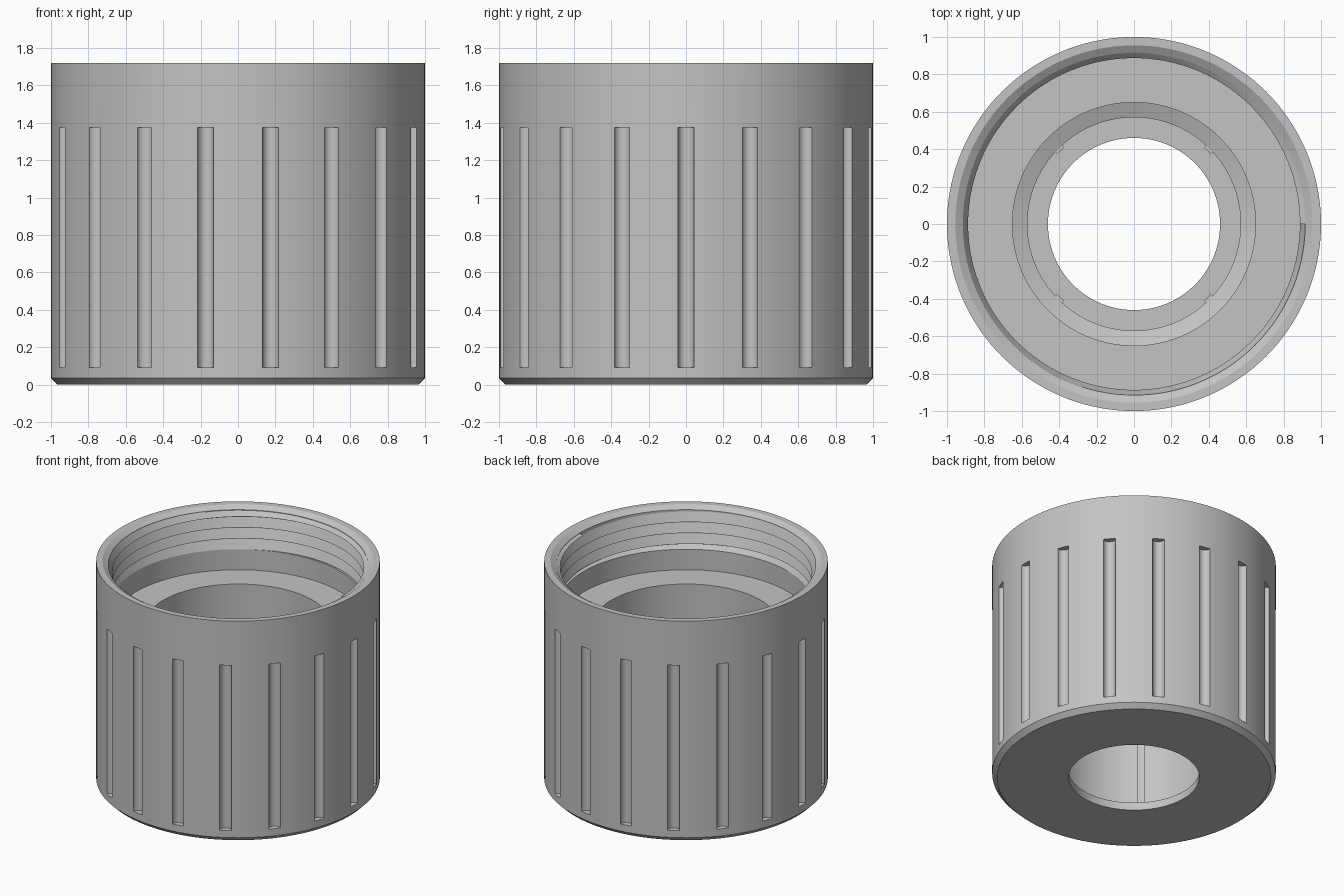
import bpy, bmesh
from math import sin, cos, pi, radians
from mathutils import Matrix, Vector

SIDES = 144
TOP = 1.72
PITCH = 0.085

if "Cube" in bpy.data.objects:
    bpy.data.objects.remove(bpy.data.objects["Cube"])

grey = bpy.data.materials.new("plain grey")
grey.use_nodes = True
colour = (0.55, 0.55, 0.55, 1)
grey.diffuse_color = colour
grey.node_tree.nodes["Principled BSDF"].inputs["Base Color"].default_value = colour


def make_object(name, bm):
    mesh = bpy.data.meshes.new(name)
    bmesh.ops.recalc_face_normals(bm, faces=bm.faces)
    bm.to_mesh(mesh)
    bm.free()
    mesh.materials.append(grey)
    obj = bpy.data.objects.new(name, mesh)
    bpy.context.collection.objects.link(obj)
    return obj


def skin(bm, rings, closed):
    """Join successive cross-sections with quads."""
    rows = [[bm.verts.new(p) for p in ring] for ring in rings]
    pairs = list(zip(rows, rows[1:])) + ([(rows[-1], rows[0])] if closed else [])
    for a, b in pairs:
        count = len(a)
        for i in range(count if closed else count - 1):
            j = (i + 1) % count
            bm.faces.new((a[i], a[j], b[j], b[i]))


def polar(r, angle, z):
    return Vector((r * cos(angle), r * sin(angle), z))


def smooth(obj):
    bpy.ops.object.select_all(action='DESELECT')
    obj.select_set(True)
    bpy.context.view_layer.objects.active = obj
    bpy.ops.object.shade_smooth_by_angle(angle=radians(20))


# Body: closed wall section turned around z
profile = [
    (0.46, 0), (0.965, 0), (1, 0.035), (1, TOP),         # outside
    (0.955, TOP), (0.915, TOP - 0.025),                  # rim chamfer
    (0.915, 1.4), (0.888, 1.4), (0.888, 1.24),           # threaded socket
    (0.65, 1.24), (0.65, 0.86), (0.57, 0.83),            # stepped bore
    (0.57, 0.06), (0.46, 0.06),                          # bottom lip
]
bm = bmesh.new()
skin(bm, [[polar(r, 2 * pi * k / SIDES, z) for r, z in profile]
          for k in range(SIDES)], True)
body = make_object("cap_body", bm)

# Grip grooves: eighteen round-bottomed slots cut from the outside
bm = bmesh.new()
for k in range(18):
    bmesh.ops.create_cone(
        bm, cap_ends=True, segments=24, radius1=0.043, radius2=0.043, depth=1.285,
        matrix=Matrix.Translation(polar(1, k * pi / 9, 0.7325)))
cutter = make_object("groove_cutter", bm)
cutter.hide_render = True
cut = body.modifiers.new("grooves", 'BOOLEAN')
cut.operation = 'DIFFERENCE'
cut.solver = 'EXACT'
cut.object = cutter
bpy.context.view_layer.objects.active = body
bpy.ops.object.modifier_apply(modifier=cut.name)
bpy.data.objects.remove(cutter)
smooth(body)

# Screw thread: sloped tooth swept down a helix, clipped to the socket
low, high = 1.4, TOP - 0.028
tooth = [(0.916, 0), (0.887, -0.85 * PITCH), (0.916, -PITCH)]
bm = bmesh.new()
rings = []
for k in range(5 * SIDES):
    angle = 2 * pi * k / SIDES
    drop = PITCH * (k / SIDES - 0.75)
    rings.append([polar(r, angle, min(high, max(low, high - drop + dz)))
                  for r, dz in tooth])
skin(bm, rings, False)
bmesh.ops.dissolve_degenerate(bm, dist=1e-5, edges=bm.edges)
thread = make_object("screw_thread", bm)
# The thread faces the axis
bm = bmesh.new()
bm.from_mesh(thread.data)
for f in bm.faces:
    c = f.calc_center_median()
    if f.normal.x * c.x + f.normal.y * c.y > 0:
        f.normal_flip()
bm.to_mesh(thread.data)
bm.free()
smooth(thread)

# Four slim ribs on the bore wall
bm = bmesh.new()
for k in range(4):
    angle = pi / 4 + k * pi / 2
    matrix = (Matrix.Translation(polar(0.573, angle, 0.44))
              @ Matrix.Rotation(angle, 4, 'Z')
              @ Matrix.Diagonal((0.035, 0.05, 0.77, 1)))
    bmesh.ops.create_cube(bm, size=1, matrix=matrix)
make_object("bore_ribs", bm)
